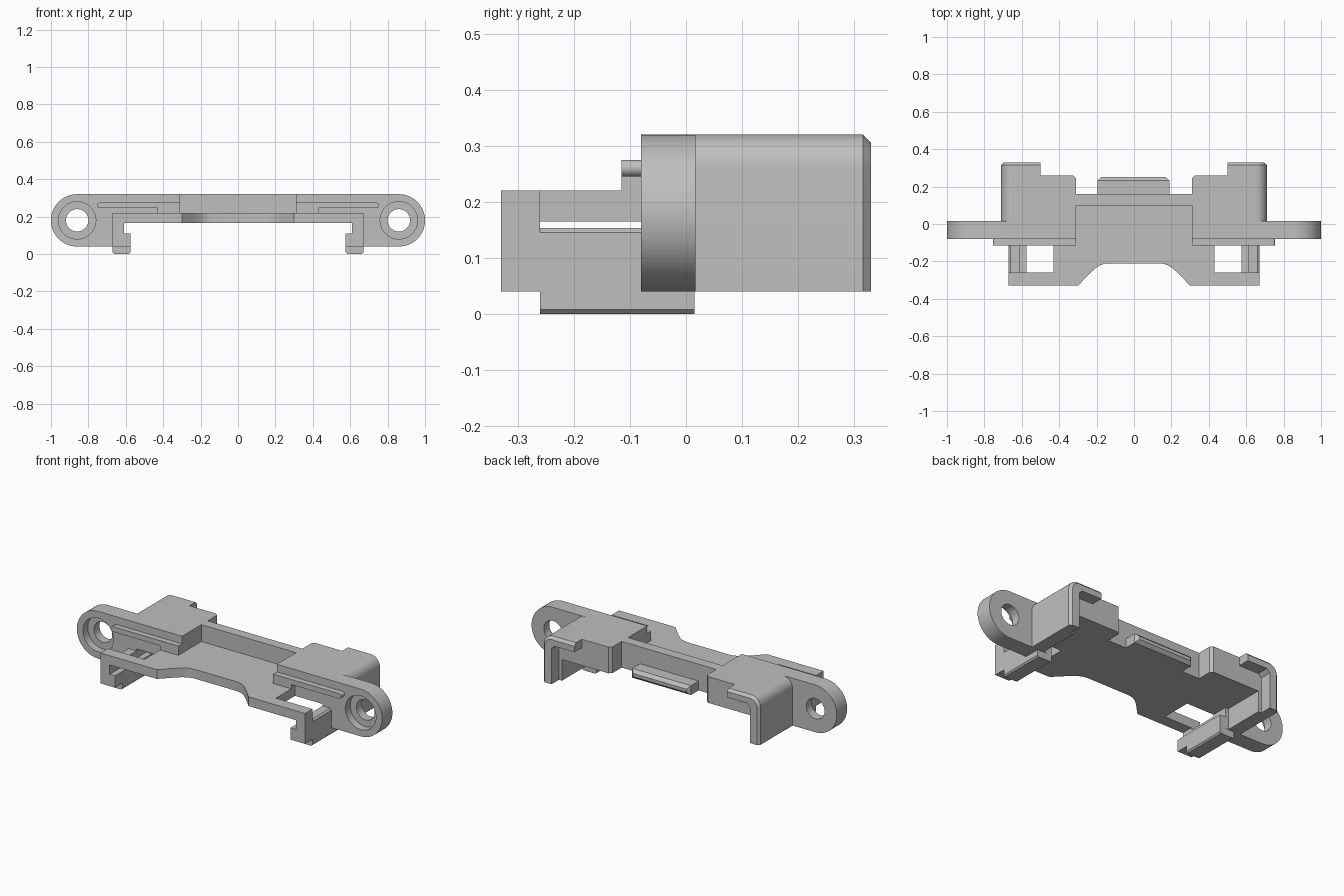
import bpy, bmesh, math

old = bpy.data.objects.get("Cube")
if old:
    bpy.data.objects.remove(old)

grey = bpy.data.materials.new("light grey plastic")
grey.use_nodes = True
grey.diffuse_color = (0.52, 0.52, 0.52, 1)
grey.node_tree.nodes["Principled BSDF"].inputs["Base Color"].default_value = grey.diffuse_color


def prism(name, outline, a, b, axis="y", mirror=True, bevel=0, pick=None):
    """Extrude an XZ outline along y, or an XY outline along z, from a to b."""
    def place(p, d):
        return (p[0], d, p[1]) if axis == "y" else (p[0], p[1], d)
    bm = bmesh.new()
    face = bm.faces.new([bm.verts.new(place(p, a)) for p in outline])
    moved = bmesh.ops.extrude_face_region(bm, geom=[face], use_keep_orig=True)["geom"]
    for v in moved:
        if isinstance(v, bmesh.types.BMVert):
            v.co = place((v.co.x, v.co.z if axis == "y" else v.co.y), b)
    bmesh.ops.recalc_face_normals(bm, faces=bm.faces)
    if pick:
        edges = [e for e in bm.edges if pick(e.verts[0].co) and pick(e.verts[1].co)]
        bmesh.ops.bevel(bm, geom=edges, offset=bevel, segments=1, affect="EDGES")
    mesh = bpy.data.meshes.new(name)
    bm.to_mesh(mesh)
    bm.free()
    mesh.materials.append(grey)
    ob = bpy.data.objects.new(name, mesh)
    bpy.context.collection.objects.link(ob)
    if mirror:
        ob.modifiers.new("Mirror", "MIRROR")
    return ob


def box(name, x, y, z, **kw):
    return prism(name, [(x[0], z[0]), (x[1], z[0]), (x[1], z[1]), (x[0], z[1])], *y, **kw)


def arc(cx, cz, r, start, end, n):
    angles = [math.radians(start + (end - start) * i / n) for i in range(n + 1)]
    return [(cx + r * math.cos(t), cz + r * math.sin(t)) for t in angles]


def cut(ob, cutter):
    mod = ob.modifiers.new("Cut", "BOOLEAN")
    mod.operation = "DIFFERENCE"
    mod.solver = "EXACT"
    mod.object = cutter
    bpy.context.view_layer.objects.active = ob
    bpy.ops.object.modifier_apply(modifier=mod.name)
    bpy.data.objects.remove(cutter)


def smooth(ob):
    bpy.ops.object.select_all(action="DESELECT")
    ob.select_set(True)
    bpy.context.view_layer.objects.active = ob
    bpy.ops.object.shade_smooth_by_angle(angle=math.radians(30))


FRONT, BACK = -0.08, 0.017      # mounting plate depth
LOW, FLOOR, TOP = 0.165, 0.22, 0.32

# Mounting plate with rounded ears, screw holes and counterbores
plate = prism("mounting_plate",
              [(0.31, LOW), (0.61, LOW), (0.61, 0.04)]
              + arc(0.86, 0.18, 0.14, -90, 90, 32) + [(0.31, TOP)],
              FRONT, BACK, mirror=False)
for name, radius, y0, y1 in (("counterbore_cutter", 0.1, -0.2, -0.035),
                             ("hole_cutter", 0.06, -0.2, 0.2)):
    cut(plate, prism(name, arc(0.86, 0.18, radius, 0, 360, 40)[:-1], y0, y1, mirror=False))
plate.modifiers.new("Mirror", "MIRROR")
smooth(plate)

# Rib on the plate front, rounded at its outer end, thicker near the middle
rib = prism("front_rib",
            [(0.31, FLOOR), (0.43, FLOOR), (0.43, 0.245)]
            + arc(0.74, 0.26, 0.015, -90, 90, 8) + [(0.31, 0.275)], -0.115, FRONT)
smooth(rib)

# Front shelf with the scooped edge
half = [(0.43, FRONT), (0.43, -0.33), (0.3, -0.33), (0.235, -0.263),
        (0.205, -0.236), (0.18, -0.22), (0.155, -0.212), (0.13, -0.21)]
shelf = prism("front_shelf", half + [(-x, y) for x, y in reversed(half)],
              LOW, FLOOR, axis="z", mirror=False)
smooth(shelf)
box("front_arm", (0.43, 0.67), (-0.33, -0.26), (LOW, FLOOR))

# Recess floor, back wall and rear tab
box("recess_floor", (-0.31, 0.31), (FRONT, 0.1), (LOW, FLOOR), mirror=False)
box("back_wall", (-0.31, 0.31), (0.1, 0.16), (LOW, TOP), mirror=False)
box("rear_tab", (-0.195, 0.19), (0.16, 0.25), (LOW, FLOOR), mirror=False,
    bevel=0.018, pick=lambda c: c.y > 0.24 and abs(c.x) > 0.18)

# Clip legs: raised front end, then a rail running back under the plate
prism("clip_leg_front",
      [(0.575, 0.04), (0.67, 0.04), (0.67, LOW), (0.61, LOW), (0.61, 0.11), (0.575, 0.11)],
      -0.33, -0.26)
rail_base = [(0.575, 0.008), (0.583, 0), (0.662, 0), (0.67, 0.008)]
prism("clip_rail", rail_base + [(0.67, 0.145), (0.66, 0.153), (0.61, 0.153),
                                (0.61, 0.11), (0.575, 0.11)], -0.26, FRONT)
prism("clip_rail_rear", rail_base + [(0.67, 0.11), (0.575, 0.11)], FRONT, 0.015)

# Rear housings and their angled side flanges
box("rear_housing", (0.31, 0.65), (BACK, 0.26), (LOW, TOP),
    bevel=0.015, pick=lambda c: c.y > 0.25 and c.x < 0.32)
flange = prism("rear_flange",
               [(0.65, 0.04), (0.71, 0.04)] + arc(0.65, 0.26, 0.06, 0, 90, 10)
               + [(0.5, TOP), (0.5, 0.27), (0.63, 0.27), (0.65, 0.25)],
               0.2, 0.33, bevel=0.015,
               pick=lambda c: c.y > 0.32 and (c.x > 0.66 or c.z > 0.3))
smooth(flange)
side = prism("rear_side_wall",
             [(0.63, 0.04), (0.71, 0.04)] + arc(0.65, 0.26, 0.06, 0, 90, 10)
             + [(0.63, TOP)], BACK, 0.26)
smooth(side)
